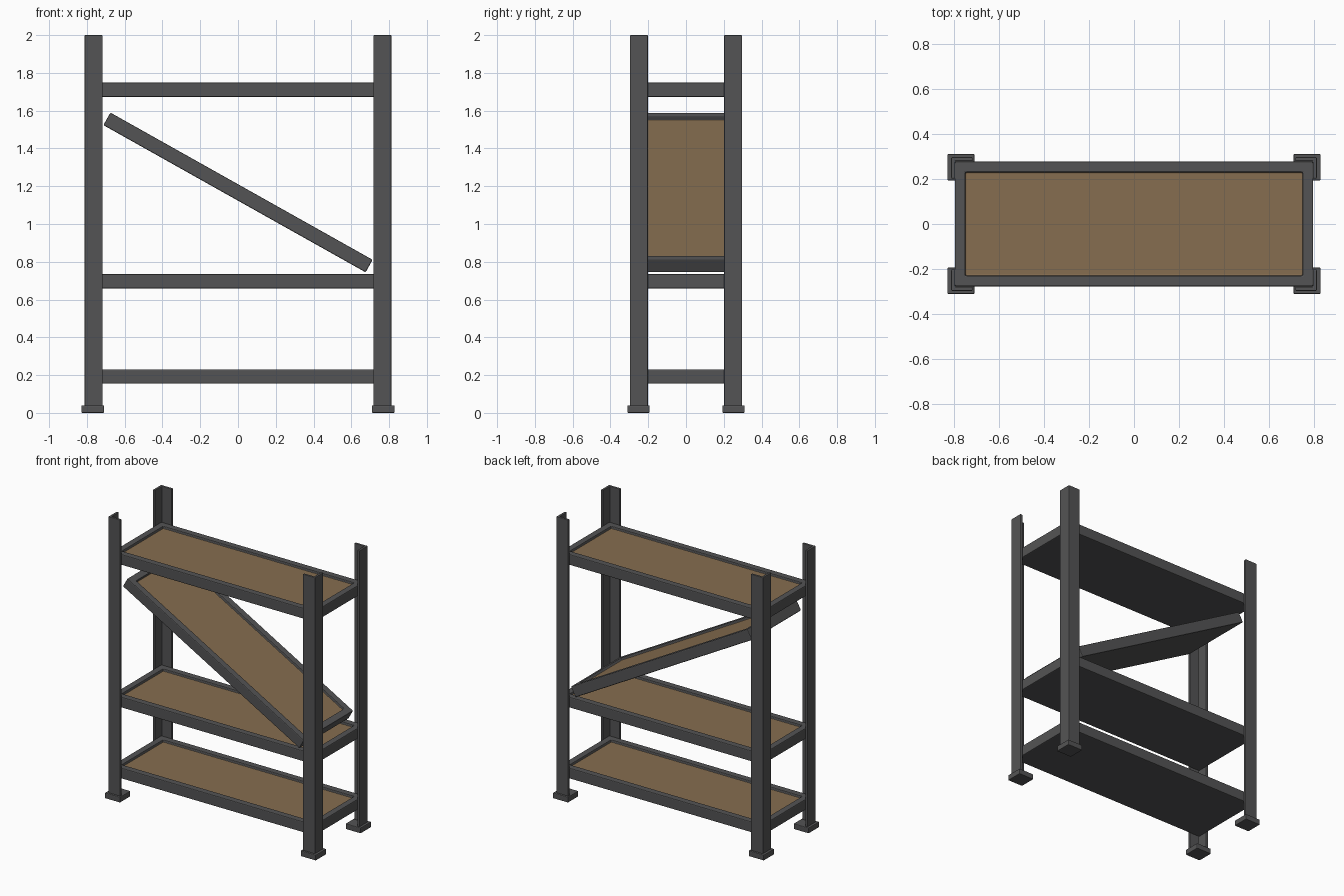
import bpy, bmesh, math
from mathutils import Matrix, Vector

if "Cube" in bpy.data.objects:
    bpy.data.objects.remove(bpy.data.objects["Cube"])


def material(name, rgb):
    m = bpy.data.materials.new(name)
    m.diffuse_color = (*rgb, 1)
    m.use_nodes = True
    m.node_tree.nodes["Principled BSDF"].inputs["Base Color"].default_value = m.diffuse_color
    return m


STEEL = material("dark grey steel", (0.088, 0.088, 0.09))
BOARD = material("brown board", (0.24, 0.155, 0.08))


def finish(bm, name, mats, bevel):
    bmesh.ops.recalc_face_normals(bm, faces=bm.faces)
    me = bpy.data.meshes.new(name)
    bm.to_mesh(me)
    bm.free()
    ob = bpy.data.objects.new(name, me)
    bpy.context.collection.objects.link(ob)
    for m in mats:
        me.materials.append(m)
    b = ob.modifiers.new("soft_edges", 'BEVEL')
    b.width, b.segments, b.limit_method = bevel, 2, 'ANGLE'
    return ob


def box(bm, lo, hi):
    size = [h - l for l, h in zip(lo, hi)]
    mid = [(h + l) / 2 for l, h in zip(lo, hi)]
    bmesh.ops.create_cube(bm, size=1, matrix=Matrix.Translation(mid) @ Matrix.Diagonal((*size, 1)))


# Shelf tray: box with a recessed top holding the board
HX, HY, H, RIM, DEPTH = 0.796, 0.277, 0.076, 0.066, 0.018


def shelf(name, loc, tilt=0):
    bm = bmesh.new()
    box(bm, (-HX, -HY, -H / 2), (HX, HY, H / 2))
    bm.faces.ensure_lookup_table()
    top = max(bm.faces, key=lambda f: f.calc_center_median().z)
    bmesh.ops.inset_individual(bm, faces=[top], thickness=RIM)
    res = bmesh.ops.extrude_discrete_faces(bm, faces=[top])
    floor = res["faces"][0]
    bmesh.ops.translate(bm, verts=floor.verts, vec=(0, 0, -DEPTH))
    floor.material_index = 1
    ob = finish(bm, name, [STEEL, BOARD], 0.006)
    ob.location = loc
    ob.rotation_euler.y = tilt


for name, z in (("lower_shelf", 0.193), ("middle_shelf", 0.697), ("upper_shelf", 1.71)):
    shelf(name, (0, 0, z))
shelf("fallen_shelf", (0, 0, 1.167), math.radians(29.3))

# Corner posts: L-shaped angle bars, with square feet
PX, PY, W, T = 0.812, 0.297, 0.095, 0.0175
L_PROFILE = [(0, 0), (W, 0), (W, T), (T, T), (T, W), (0, W)]
for sx, side in ((-1, "left"), (1, "right")):
    for sy, end in ((-1, "front"), (1, "back")):
        bm = bmesh.new()
        f = bm.faces.new([bm.verts.new((sx * (PX - a), sy * (PY - b), 0.035)) for a, b in L_PROFILE])
        ext = bmesh.ops.extrude_face_region(bm, geom=[f])["geom"]
        bmesh.ops.translate(bm, vec=(0, 0, 1.965), verts=[v for v in ext if isinstance(v, bmesh.types.BMVert)])
        finish(bm, f"{end}_{side}_post", [STEEL], 0.004)

        bm = bmesh.new()
        c = Vector((sx * 0.769, sy * 0.252, 0.02))
        h = Vector((0.06, 0.059, 0.02))
        box(bm, c - h, c + h)
        finish(bm, f"{end}_{side}_foot", [STEEL], 0.005)
